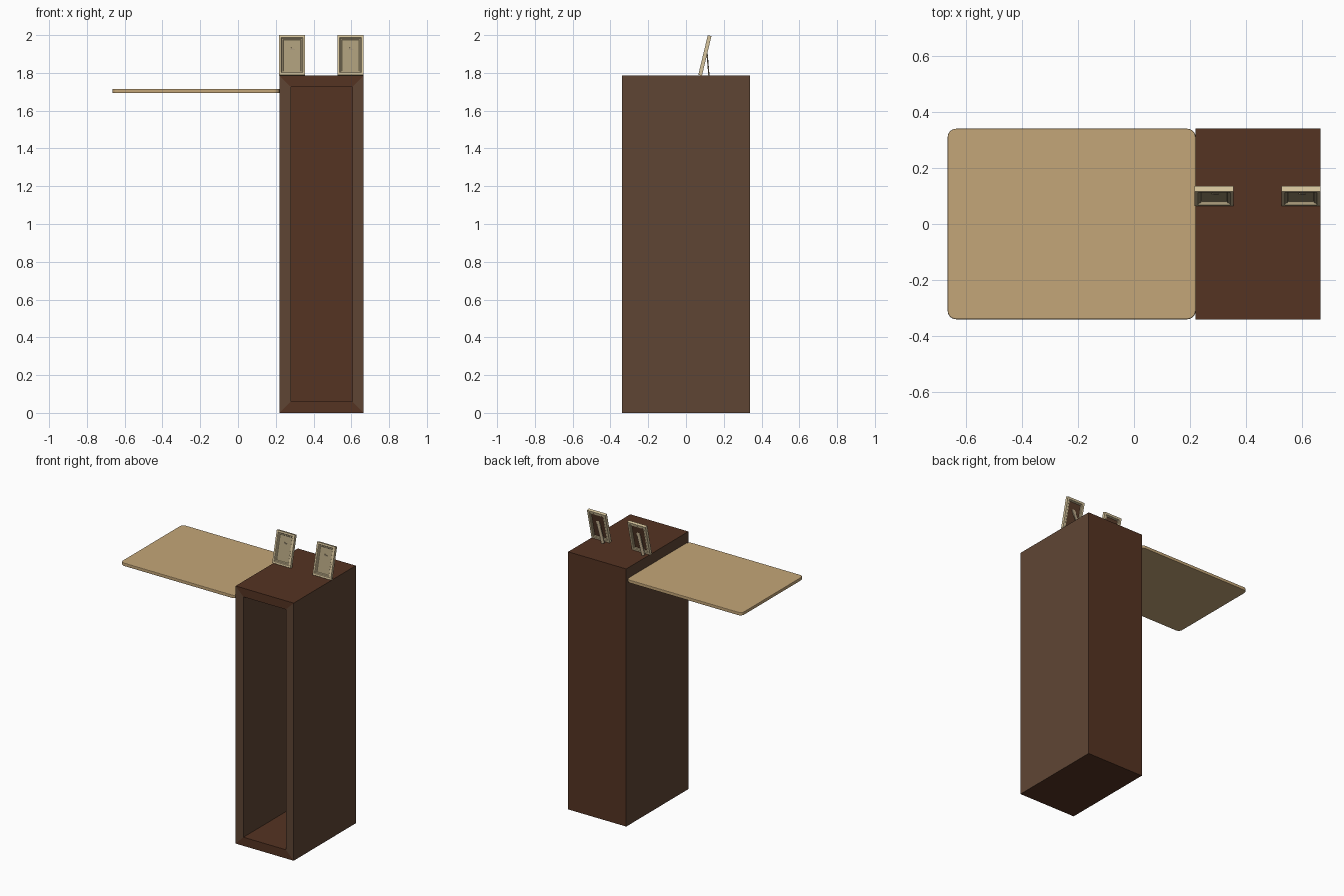
import bpy, bmesh, math
from mathutils import Matrix, Vector

cube = bpy.data.objects.get("Cube")
if cube:
    bpy.data.objects.remove(cube, do_unlink=True)


def material(name, hex_code):
    srgb = [int(hex_code[i:i + 2], 16) / 255 for i in (0, 2, 4)]
    col = [c / 12.92 if c <= 0.04045 else ((c + 0.055) / 1.055) ** 2.4 for c in srgb] + [1]
    m = bpy.data.materials.new(name)
    m.use_nodes = True
    m.diffuse_color = col
    m.node_tree.nodes["Principled BSDF"].inputs["Base Color"].default_value = col
    return m


red_brown = material("red brown wood", "553322")
grey_brown = material("grey brown wood", "5F4534")
oak = material("light oak", "C4A678")
cream = material("cream frame", "D6C49C")
photo = material("photo beige", "A99A78")
backing = material("dark backing", "5A3D2B")
strut_mat = material("strut beige", "B3A284")


def new_object(name, bm, mats):
    mesh = bpy.data.meshes.new(name)
    bm.to_mesh(mesh)
    bm.free()
    for m in mats:
        mesh.materials.append(m)
    ob = bpy.data.objects.new(name, mesh)
    bpy.context.collection.objects.link(ob)
    return ob


def box(lo, hi):
    lo, hi = Vector(lo), Vector(hi)
    bm = bmesh.new()
    bmesh.ops.create_cube(bm, size=1)
    bmesh.ops.scale(bm, vec=hi - lo, verts=bm.verts)
    bmesh.ops.translate(bm, vec=(lo + hi) / 2, verts=bm.verts)
    bm.normal_update()
    return bm


def face_towards(bm, direction):
    return max(bm.faces, key=lambda f: f.normal.dot(Vector(direction)))


# Open-fronted cabinet: five panels with mitred front edges
bm = box((0.22, -0.34, 0), (0.665, 0.34, 1.785))
bmesh.ops.delete(bm, geom=[face_towards(bm, (0, -1, 0))], context='FACES_ONLY')
for f in bm.faces:
    f.material_index = 1 if abs(f.normal.x) > 0.5 else 0
cabinet = new_object("cabinet", bm, [red_brown, grey_brown])
mod = cabinet.modifiers.new("panel thickness", 'SOLIDIFY')
mod.thickness = 0.06
mod.offset = -1
mod.use_even_offset = True

# Side tabletop with rounded corners
bm = box((-0.665, -0.34, 1.693), (0.22, 0.34, 1.715))
corners = [e for e in bm.edges if abs(e.verts[0].co.z - e.verts[1].co.z) > 0.01]
bmesh.ops.bevel(bm, geom=corners, offset=0.03, segments=6, profile=0.5, affect='EDGES')
bm.normal_update()
rims = {e for f in bm.faces if abs(f.normal.z) > 0.9 for e in f.edges}
bmesh.ops.bevel(bm, geom=list(rims), offset=0.004, segments=2, profile=0.5, affect='EDGES')
new_object("tabletop", bm, [oak])

# Leaning picture frames with stepped moulding, backing and strut
WIDTH, HEIGHT, DEPTH = 0.139, 0.216, 0.02
TILT = math.radians(13.5)
BASE_Y, TOP_Z = 0.065, 1.785


def inset(bm, face, steps):
    for thickness, depth in steps:
        bmesh.ops.inset_region(bm, faces=[face], thickness=thickness, depth=depth,
                               use_even_offset=True)
    return face


def picture_frame(side, cx):
    bm = box((-WIDTH / 2, 0, 0), (WIDTH / 2, DEPTH, HEIGHT))
    front, back = face_towards(bm, (0, -1, 0)), face_towards(bm, (0, 1, 0))
    inset(bm, front, [(0.012, 0), (0.004, -0.006), (0.005, 0), (0.003, -0.004)])
    front.material_index = 1
    inset(bm, back, [(0.014, 0), (0.004, -0.004), (0.004, 0), (0.002, -0.003)])
    back.material_index = 2
    ob = new_object(side + "_picture_frame", bm, [cream, photo, backing])
    ob.matrix_world = (Matrix.Translation((cx, BASE_Y, TOP_Z + DEPTH * math.sin(TILT)))
                       @ Matrix.Rotation(-TILT, 4, 'X'))

    # Strut slanting from the backing down to one side
    top, foot = Vector((cx + 0.005, 0.109, 1.93)), Vector((cx - 0.045, 0.121, TOP_Z + 0.006))
    axis = top - foot
    bm = box((-0.012, -0.003, 0), (0.012, 0.003, axis.length))
    z = axis.normalized()
    x = Vector((0, 1, 0)).cross(z).normalized()
    rot = Matrix((x, z.cross(x), z)).transposed().to_4x4()
    strut = new_object(side + "_frame_strut", bm, [strut_mat])
    strut.matrix_world = Matrix.Translation(foot) @ rot


picture_frame("right", 0.286)
picture_frame("left", 0.5955)
